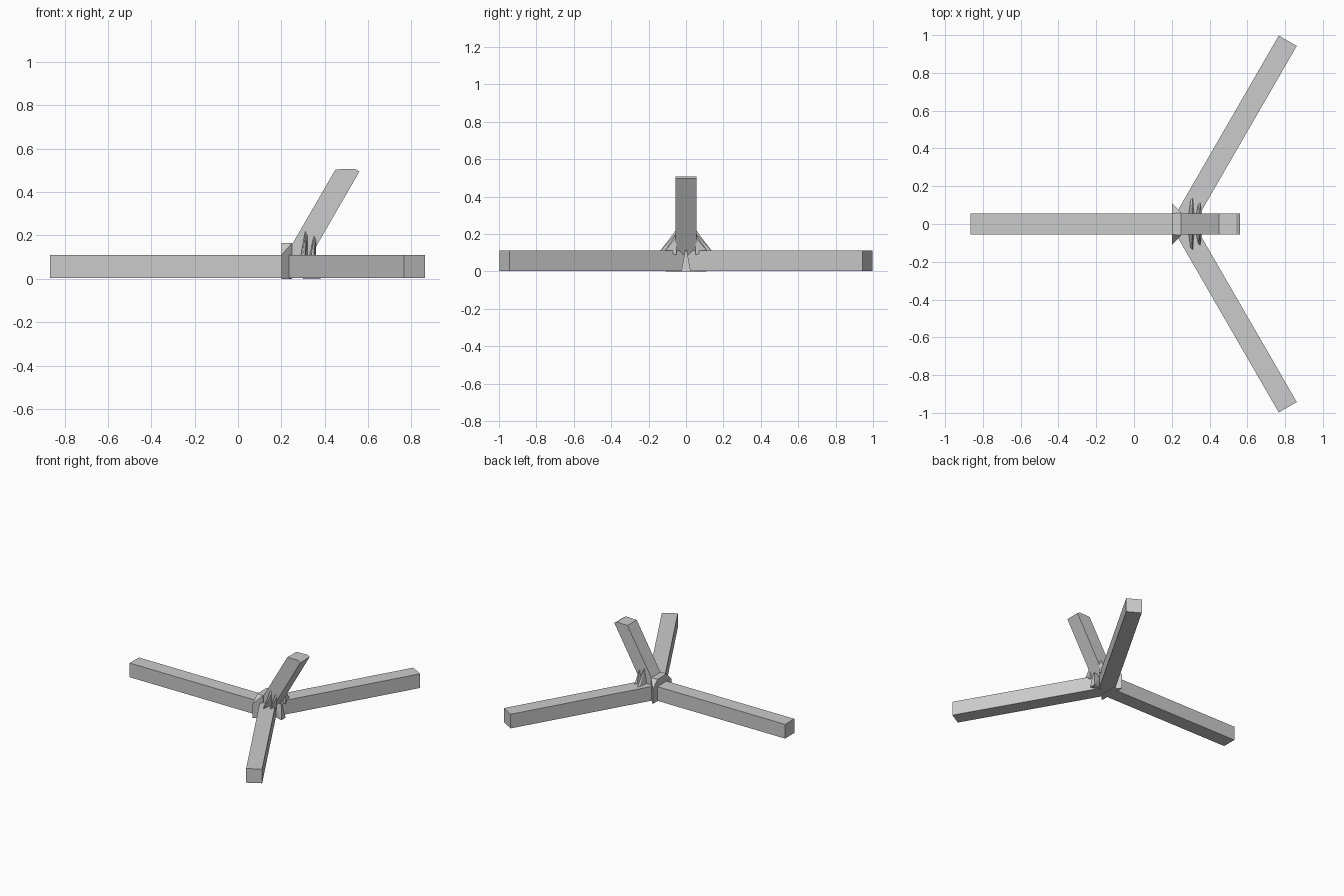
import bpy, bmesh, math
from mathutils import Vector

cube = bpy.data.objects.get("Cube")
if cube:
    bpy.data.objects.remove(cube, do_unlink=True)

grey = bpy.data.materials.new("plain grey")
grey.use_nodes = True
grey.diffuse_color = (0.6, 0.6, 0.6, 1)
grey.node_tree.nodes["Principled BSDF"].inputs["Base Color"].default_value = (0.6, 0.6, 0.6, 1)

HUB_X = 0.254     # where the leg axes meet
HALF = 0.055      # half the beam width
LENGTH = 1.12


def hull(name, points):
    """Flat-faced convex solid around a few corner points."""
    bm = bmesh.new()
    for p in points:
        bm.verts.new(p)
    bmesh.ops.convex_hull(bm, input=bm.verts[:])
    bmesh.ops.dissolve_limit(bm, angle_limit=0.01, verts=bm.verts[:], edges=bm.edges[:])
    bmesh.ops.recalc_face_normals(bm, faces=bm.faces[:])
    mesh = bpy.data.meshes.new(name)
    bm.to_mesh(mesh)
    bm.free()
    mesh.materials.append(grey)
    obj = bpy.data.objects.new(name, mesh)
    bpy.context.collection.objects.link(obj)
    return obj


# Three horizontal beams radiating from the hub
for name, degrees in (("right_leg", 180), ("back_leg", 60), ("front_leg", -60)):
    a = math.radians(degrees)
    along = Vector((math.cos(a), math.sin(a), 0))
    side = Vector((-along.y, along.x, 0)) * HALF
    hub = Vector((HUB_X, 0, 0))
    hull(name, [hub + along * d + side * s + Vector((0, 0, z))
                for d in (0, LENGTH) for s in (-1, 1) for z in (0.003, 0.11)])

# Leaning post with a clipped top corner
profile = [(0.25, 0.05), (0.303, 0.05), (0.56, 0.495),
           (0.54, 0.507), (0.45, 0.505), (0.25, 0.16)]
hull("leaning_post", [(x, y, z) for x, z in profile for y in (-HALF, HALF)])

# Flared collar behind the post
collar = [(0.2, 0.11, 0), (0.2, 0.11, 0.11), (0.2, HALF, 0.165),
          (0.25, 0.06, 0), (0.25, 0.06, 0.165)]
hull("hub_collar", [(x, y * s, z) for x, y, z in collar for s in (-1, 1)])

# Wedge filling the corner between the two outer legs
hull("crotch_wedge", [(x, y, z) for x, y, z in (
    (0.3, 0, 0), (0.38, 0.025, 0), (0.38, -0.025, 0),
    (0.3, 0, 0.11), (0.365, 0.005, 0.11), (0.365, -0.005, 0.11))])

# Pointed gusset fins on both sides of the post: base x, tip x, reach, height
fins = [(0.285, 0.31, 0.145, 0.225), (0.325, 0.35, 0.12, 0.205)]
for side, s in (("back", 1), ("front", -1)):
    for i, (base, tip, reach, top) in enumerate(fins):
        hull(f"{side}_fin_{i + 1}", [
            (base, s * 0.05, 0.09), (base + 0.035, s * 0.05, 0.09),
            (tip, s * reach, 0.1), (tip - 0.012, s * reach * 0.9, 0.1),
            (tip, s * 0.05, top), (tip + 0.01, s * 0.05, top - 0.02)])
